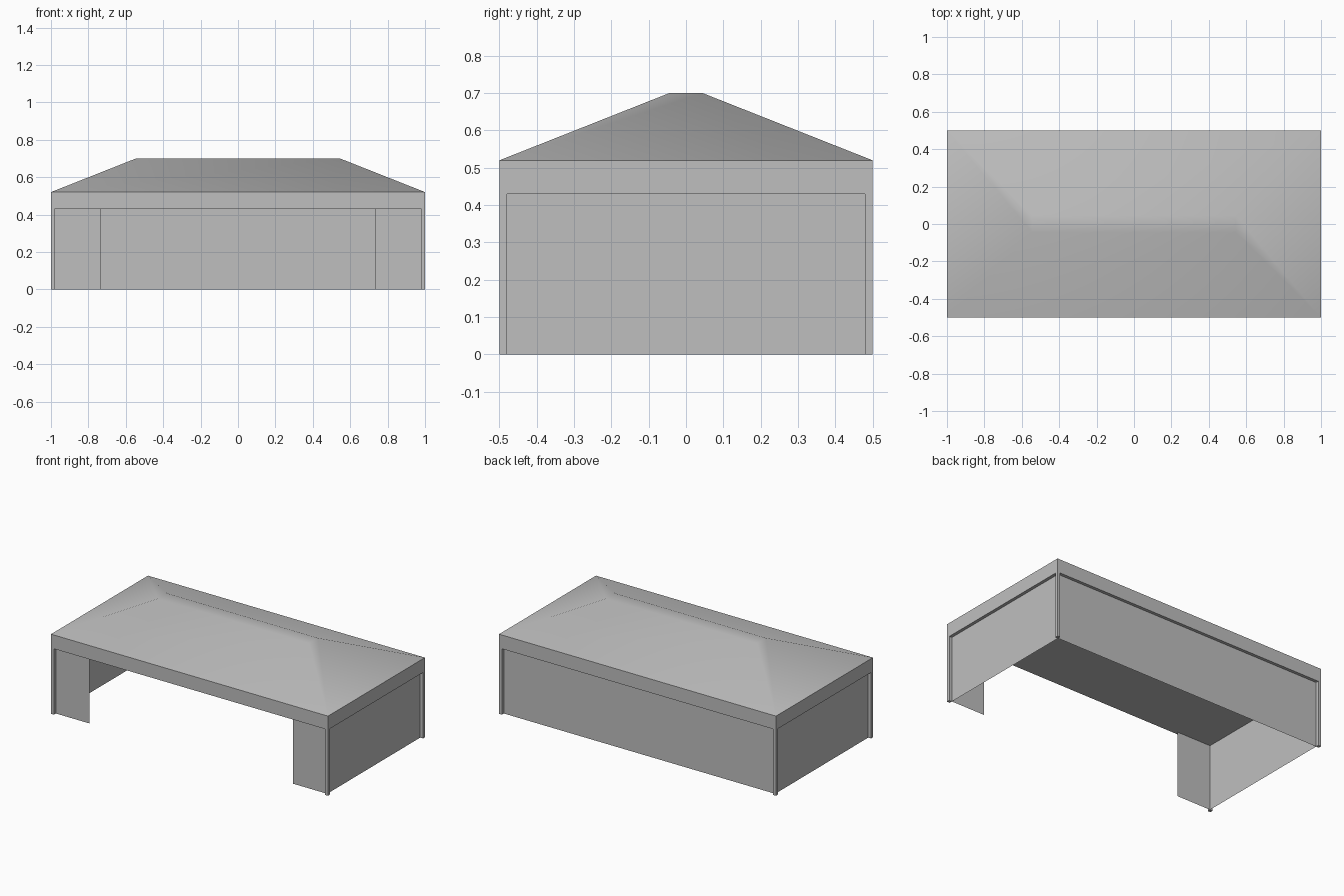
import bpy, bmesh, math

if "Cube" in bpy.data.objects:
    bpy.data.objects.remove(bpy.data.objects["Cube"])

grey = bpy.data.materials.new("plain grey")
grey.diffuse_color = (0.52, 0.52, 0.52, 1)
grey.use_nodes = True
grey.node_tree.nodes["Principled BSDF"].inputs["Base Color"].default_value = grey.diffuse_color

HX, HY = 1.0, 0.5          # half footprint
INSET = 0.02               # post size and wall setback
WALL_TOP, EAVE, TOP = 0.43, 0.52, 0.70


def finish(name, bm):
    me = bpy.data.meshes.new(name)
    bm.to_mesh(me)
    bm.free()
    me.materials.append(grey)
    ob = bpy.data.objects.new(name, me)
    bpy.context.collection.objects.link(ob)
    return ob


def box(name, x0, x1, y0, y1, z0, z1):
    bm = bmesh.new()
    bmesh.ops.create_cube(bm, size=1)
    for v in bm.verts:
        v.co.x = x1 if v.co.x > 0 else x0
        v.co.y = y1 if v.co.y > 0 else y0
        v.co.z = z1 if v.co.z > 0 else z0
    return finish(name, bm)


def panel(name, a, b):
    # thin upright wall sheet between two ground points
    bm = bmesh.new()
    bm.faces.new([bm.verts.new((p[0], p[1], z))
                  for p, z in ((a, 0), (b, 0), (b, WALL_TOP), (a, WALL_TOP))])
    return finish(name, bm)


# Roof: fascia band with a hipped top and a narrow flat ridge
bm = bmesh.new()
rings = []
for hx, hy, z in ((HX, HY, WALL_TOP), (HX, HY, EAVE), (0.545, 0.045, TOP)):
    rings.append([bm.verts.new((sx * hx, sy * hy, z))
                  for sx, sy in ((-1, -1), (1, -1), (1, 1), (-1, 1))])
for lo, hi in zip(rings, rings[1:]):
    for i in range(4):
        j = (i + 1) % 4
        bm.faces.new((lo[i], lo[j], hi[j], hi[i]))
bm.faces.new(rings[0][::-1])
bm.faces.new(rings[-1])
roof = finish("roof", bm)
bpy.context.view_layer.objects.active = roof
roof.select_set(True)
bpy.ops.object.shade_smooth_by_angle(angle=math.radians(45))

# Corner posts
for sx, side in ((-1, "left"), (1, "right")):
    for sy, end in ((-1, "front"), (1, "back")):
        xs = sorted((sx * HX, sx * (HX - INSET)))
        ys = sorted((sy * HY, sy * (HY - INSET)))
        box(f"{end}_{side}_post", *xs, *ys, 0, WALL_TOP)

# Walls: closed back and sides, front open between two short panels
wx, wy, opening = HX - INSET, HY - INSET, 0.735
panel("back_wall", (wx, wy), (-wx, wy))
panel("right_wall", (wx, -wy), (wx, wy))
panel("left_wall", (-wx, wy), (-wx, -wy))
panel("front_left_wall", (-wx, -wy), (-opening, -wy))
panel("front_right_wall", (opening, -wy), (wx, -wy))
